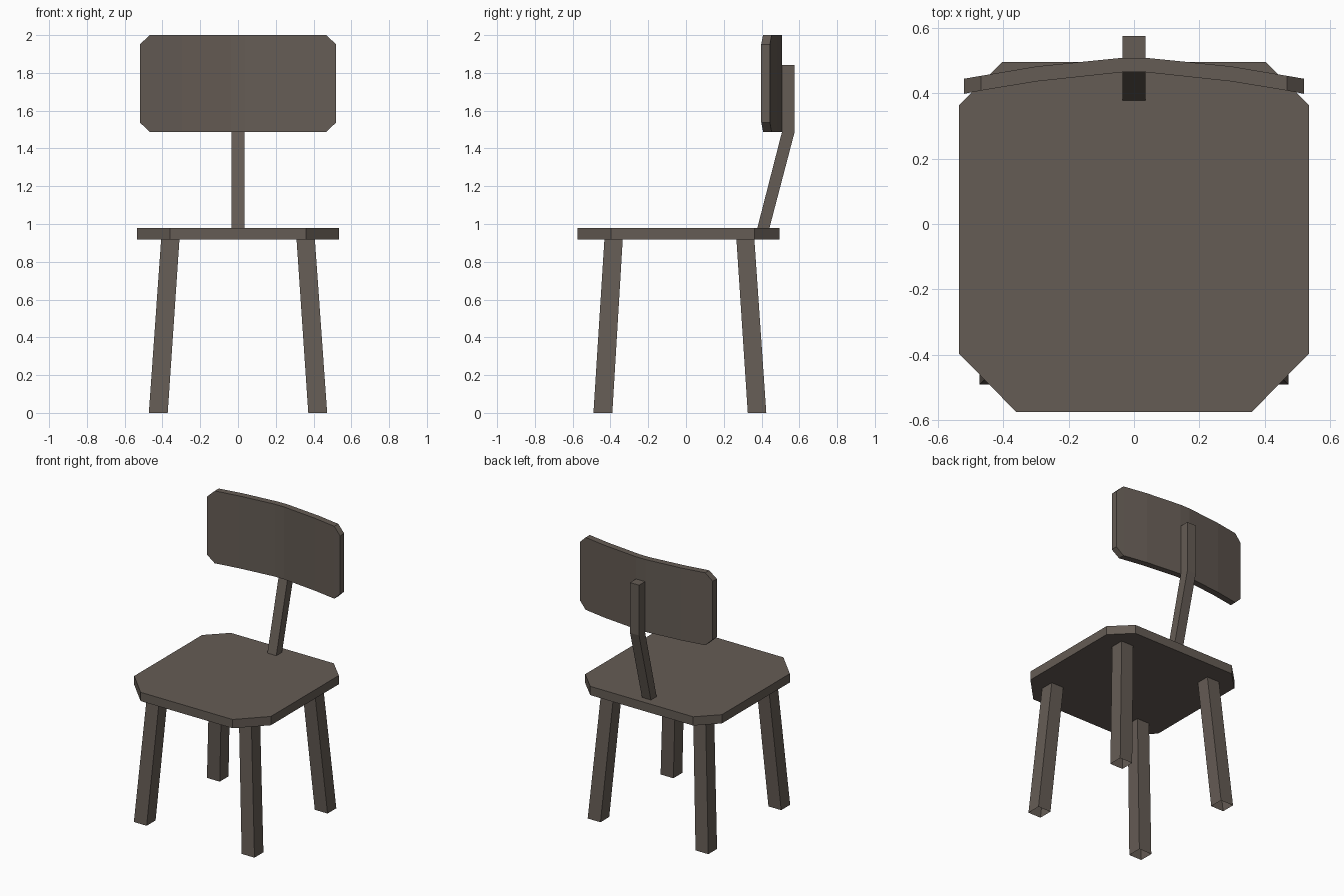
import bpy, bmesh

if "Cube" in bpy.data.objects:
    bpy.data.objects.remove(bpy.data.objects["Cube"])

wood = bpy.data.materials.new("dark brown wood")
wood.diffuse_color = (0.13, 0.107, 0.09, 1)
wood.use_nodes = True
wood.node_tree.nodes["Principled BSDF"].inputs["Base Color"].default_value = wood.diffuse_color


def loft(name, rings, cap_first=True, cap_last=True):
    """Skin a list of equal-length point rings into a solid."""
    bm = bmesh.new()
    vs = [[bm.verts.new(p) for p in r] for r in rings]
    n = len(rings[0])
    for a, b in zip(vs, vs[1:]):
        for i in range(n):
            j = (i + 1) % n
            bm.faces.new((a[i], a[j], b[j], b[i]))
    if cap_first:
        bm.faces.new(vs[0][::-1])
    if cap_last:
        bm.faces.new(vs[-1])
    bmesh.ops.recalc_face_normals(bm, faces=bm.faces)
    me = bpy.data.meshes.new(name)
    bm.to_mesh(me)
    bm.free()
    me.materials.append(wood)
    ob = bpy.data.objects.new(name, me)
    bpy.context.collection.objects.link(ob)
    return ob


def rect(x0, x1, y0, y1, z):
    return [(x0, y0, z), (x1, y0, z), (x1, y1, z), (x0, y1, z)]


# Seat: slab with clipped corners, larger at the front
half = [(0.36, -0.575), (0.535, -0.396), (0.535, 0.363), (0.403, 0.495)]
outline = half + [(-x, y) for x, y in reversed(half)]
loft("seat", [[(x, y, z) for x, y in outline] for z in (0.918, 0.98)])

# Legs: splayed square tubes, open at the floor
for side, s in (("left", -1), ("right", 1)):
    for row, bottom, top in (("front", (-0.49, -0.39), (-0.432, -0.335)),
                             ("back", (0.327, 0.425), (0.267, 0.362))):
        xb = sorted((s * 0.372, s * 0.472))
        xt = sorted((s * 0.31, s * 0.407))
        loft(f"{row}_leg_{side}",
             [rect(*xb, *bottom, 0), rect(*xt, *top, 0.918)],
             cap_first=False, cap_last=False)

# Back post: leans back, then turns upright behind the backrest
loft("back_post", [rect(-0.035, 0.035, 0.378, 0.442, 0.98),
                   rect(-0.035, 0.035, 0.508, 0.575, 1.487),
                   rect(-0.035, 0.035, 0.508, 0.575, 1.843)],
     cap_first=False)

# Backrest: curved panel with clipped corners (x, front y, back y, corner clip)
stations = [(0.037, 0.464, 0.508, 0), (0.297, 0.436, 0.482, 0),
            (0.468, 0.408, 0.453, 0), (0.52, 0.398, 0.444, 0.05)]
stations = [(-x, f, b, c) for x, f, b, c in reversed(stations)] + stations
loft("backrest", [[(x, f, 1.488 + c), (x, b, 1.488 + c),
                   (x, b, 2.0 - c), (x, f, 2.0 - c)]
                  for x, f, b, c in stations])
